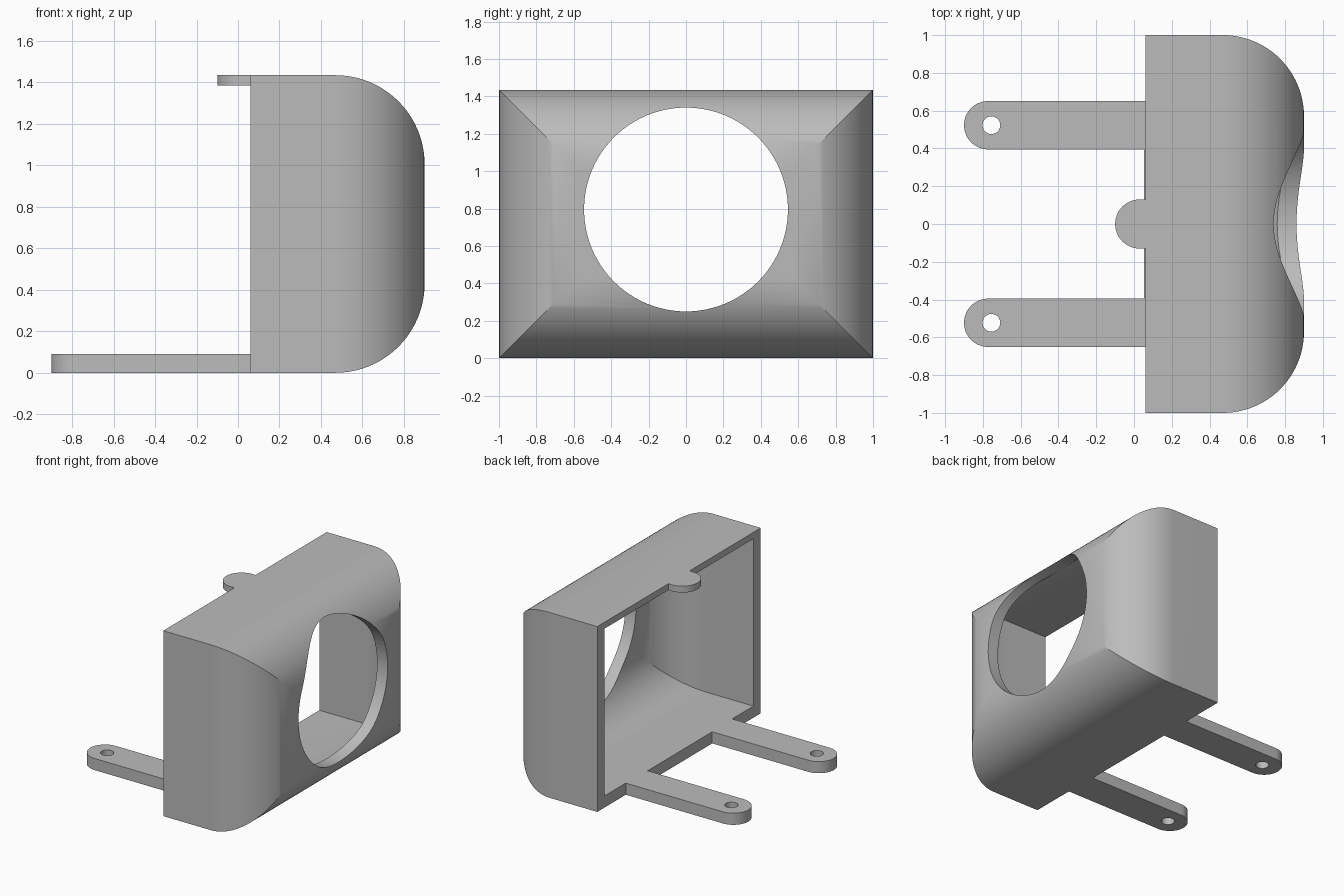
import bpy, bmesh, math
from mathutils import Vector

if "Cube" in bpy.data.objects:
    bpy.data.objects.remove(bpy.data.objects["Cube"])

grey = bpy.data.materials.new("plain grey")
grey.diffuse_color = (0.5, 0.5, 0.5, 1)
grey.use_nodes = True
grey.node_tree.nodes["Principled BSDF"].inputs["Base Color"].default_value = grey.diffuse_color


def arc(cx, cy, r, a0, a1, n=24):
    """Points on a circular arc, angles in degrees."""
    return [(cx + r * math.cos(math.radians(a0 + (a1 - a0) * i / n)),
             cy + r * math.sin(math.radians(a0 + (a1 - a0) * i / n)))
            for i in range(n + 1)]


def prism(name, outline, axis, lo, hi):
    """Extrude a 2D outline along an axis: 'x' (y,z), 'y' (x,z), 'z' (x,y)."""
    place = {'x': lambda a, b: (lo, a, b),
             'y': lambda a, b: (a, lo, b),
             'z': lambda a, b: (a, b, lo)}[axis]
    step = Vector([(hi - lo) * (axis == k) for k in 'xyz'])
    bm = bmesh.new()
    face = bm.faces.new([bm.verts.new(place(a, b)) for a, b in outline])
    new = bmesh.ops.extrude_face_region(bm, geom=[face])['geom']
    bmesh.ops.translate(bm, vec=step, verts=[v for v in new if isinstance(v, bmesh.types.BMVert)])
    bmesh.ops.recalc_face_normals(bm, faces=bm.faces)
    mesh = bpy.data.meshes.new(name)
    bm.to_mesh(mesh)
    bm.free()
    mesh.materials.append(grey)
    obj = bpy.data.objects.new(name, mesh)
    bpy.context.collection.objects.link(obj)
    return obj


def combine(target, tool, operation):
    """Apply a boolean and discard the tool."""
    mod = target.modifiers.new(operation.lower(), 'BOOLEAN')
    mod.operation, mod.object, mod.solver = operation, tool, 'EXACT'
    bpy.context.view_layer.objects.active = target
    bpy.ops.object.modifier_apply(modifier=mod.name)
    bpy.data.objects.remove(tool, do_unlink=True)


def rounded_block(name, x0, x1, y, z0, z1, r):
    """Block whose +x end is rounded both in side and in top profile."""
    def profile(lo, hi):
        return ([(x0, lo)] + arc(x1 - r, lo + r, r, -90, 0)
                + arc(x1 - r, hi - r, r, 0, 90) + [(x0, hi)])
    block = prism(name, profile(z0, z1), 'y', -y, y)
    combine(block, prism("plan", profile(-y, y), 'z', z0 - 0.2, z1 + 0.2), 'INTERSECT')
    return block


RIM, WALL, H = 0.06, 0.09, 1.435

# Hollow housing, open at the back
housing = rounded_block("housing", RIM, 0.90, 1.0, 0, H, 0.43)
cavity = rounded_block("cavity", RIM - 0.2, 0.90 - WALL, 1.0 - WALL, WALL, H - 0.05, 0.34)
combine(housing, cavity, 'DIFFERENCE')

# Large round opening
combine(housing, prism("opening", arc(0, 0.795, 0.545, 0, 360, 96)[:-1], 'x', 0.4, 1.2), 'DIFFERENCE')

# Narrow lip between the two mounting arms
combine(housing, prism("lip", [(0.052, -0.5), (0.1, -0.5), (0.1, 0.5), (0.052, 0.5)],
                       'z', 0, WALL), 'UNION')

# Mounting arms with screw holes
for side in (-1, 1):
    cy, r = side * 0.523, 0.128
    outline = arc(-0.90 + r, cy, r, 90, 270) + [(0.12, cy - r), (0.12, cy + r)]
    arm = prism("mounting_arm", outline, 'z', 0, WALL)
    combine(arm, prism("screw_hole", arc(-0.755, cy, 0.047, 0, 360, 32)[:-1], 'z', -0.1, 0.2), 'DIFFERENCE')
    combine(housing, arm, 'UNION')

# Small round tab on the top edge
tab = prism("top_tab", arc(0.03, 0, 0.13, 90, 270) + [(0.12, -0.13), (0.12, 0.13)], 'z', H - 0.05, H)
combine(housing, tab, 'UNION')

# Smooth curves, sharp edges
bpy.ops.object.select_all(action='DESELECT')
housing.select_set(True)
bpy.context.view_layer.objects.active = housing
bpy.ops.object.shade_smooth_by_angle(angle=math.radians(25))
